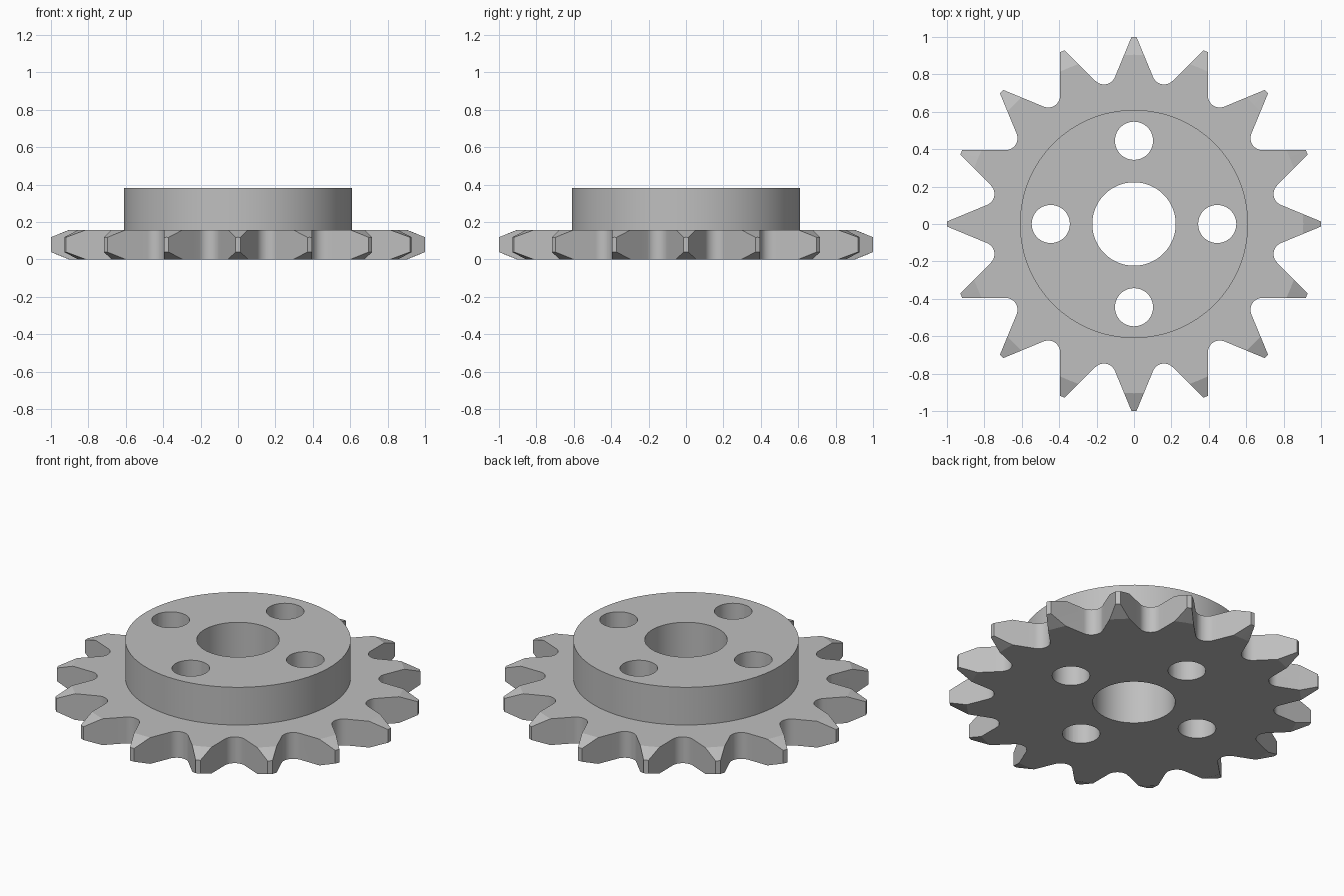
import bpy, bmesh
from math import pi, radians, sin, cos, tan
from mathutils import Vector, Matrix

cube = bpy.data.objects.get("Cube")
if cube:
    bpy.data.objects.remove(cube)

TEETH = 16
PITCH = 2 * pi / TEETH
THICK, HEIGHT = 0.157, 0.382        # toothed plate, whole part
BORE, HUB, TIP = 0.223, 0.61, 1.0   # radii
APEX = 1.032                        # where both tooth flanks would meet
SEAT, SEAT_R = 0.826, 0.064         # centre distance and radius of the rounded gaps

steel = bpy.data.materials.new("steel grey")
steel.use_nodes = True
colour = (0.52, 0.52, 0.52, 1)
steel.diffuse_color = colour
steel.node_tree.nodes["Principled BSDF"].inputs["Base Color"].default_value = colour


def make_object(name, bm):
    bmesh.ops.recalc_face_normals(bm, faces=bm.faces)
    mesh = bpy.data.meshes.new(name)
    bm.to_mesh(mesh)
    bm.free()
    mesh.materials.append(steel)
    obj = bpy.data.objects.new(name, mesh)
    bpy.context.collection.objects.link(obj)
    return obj


def turned(name, profile, steps=128):
    """Revolve a closed (radius, height) profile around z."""
    bm = bmesh.new()
    verts = [bm.verts.new((r, 0, z)) for r, z in profile]
    edges = [bm.edges.new((a, b)) for a, b in zip(verts, verts[1:] + verts[:1])]
    bmesh.ops.spin(bm, geom=verts + edges, cent=(0, 0, 0), axis=(0, 0, 1),
                   angle=2 * pi, steps=steps, use_merge=True)
    bmesh.ops.remove_doubles(bm, verts=bm.verts, dist=1e-5)
    return make_object(name, bm)


def tooth_prism(name):
    """Extrude the toothed outline: two tip corners and one round gap per pitch."""
    flank = PITCH
    half_tip = (APEX - TIP) * tan(flank)
    unit = [Vector((TIP, -half_tip, 0)), Vector((TIP, half_tip, 0))]
    centre = SEAT * Vector((cos(PITCH / 2), sin(PITCH / 2), 0))
    start, end, steps = 1.5 * pi - flank, pi / 2 + 2 * flank, 14
    for i in range(steps + 1):
        a = start + (end - start) * i / steps
        unit.append(centre + SEAT_R * Vector((cos(a), sin(a), 0)))
    bm = bmesh.new()
    verts = []
    for t in range(TEETH):
        turn = Matrix.Rotation(t * PITCH, 3, 'Z')
        verts += [bm.verts.new(turn @ p + Vector((0, 0, -0.1))) for p in unit]
    face = bm.faces.new(verts)
    top = bmesh.ops.extrude_face_region(bm, geom=[face])["geom"]
    bmesh.ops.translate(bm, vec=(0, 0, HEIGHT + 0.2),
                        verts=[v for v in top if isinstance(v, bmesh.types.BMVert)])
    return make_object(name, bm)


def bolt_holes(name):
    bm = bmesh.new()
    for i in range(4):
        place = Matrix.Rotation(i * pi / 2, 4, 'Z') @ Matrix.Translation((0.445, 0, HEIGHT / 2))
        bmesh.ops.create_cone(bm, cap_ends=True, segments=48, radius1=0.102,
                              radius2=0.102, depth=1, matrix=place)
    return make_object(name, bm)


def cut(obj, cutter, operation):
    cutter.hide_render = True
    mod = obj.modifiers.new(cutter.name, 'BOOLEAN')
    mod.operation, mod.object, mod.solver = operation, cutter, 'EXACT'
    bpy.ops.object.modifier_apply(modifier=mod.name)
    bpy.data.objects.remove(cutter)


# Turned blank: bore, bevelled rim and raised hub
bevel_r, bevel_z, rim = 0.905, 0.039, 1.01
sprocket = turned("sprocket", [
    (BORE, 0), (bevel_r, 0), (rim, bevel_z * 1.1), (rim, THICK - bevel_z * 1.1),
    (bevel_r, THICK), (HUB, THICK), (HUB, HEIGHT), (BORE, HEIGHT)])
bpy.ops.object.select_all(action='DESELECT')
sprocket.select_set(True)
bpy.context.view_layer.objects.active = sprocket

# Teeth and bolt holes
cut(sprocket, tooth_prism("tooth_outline"), 'INTERSECT')
cut(sprocket, bolt_holes("bolt_holes"), 'DIFFERENCE')
bpy.ops.object.shade_smooth_by_angle(angle=radians(15))
